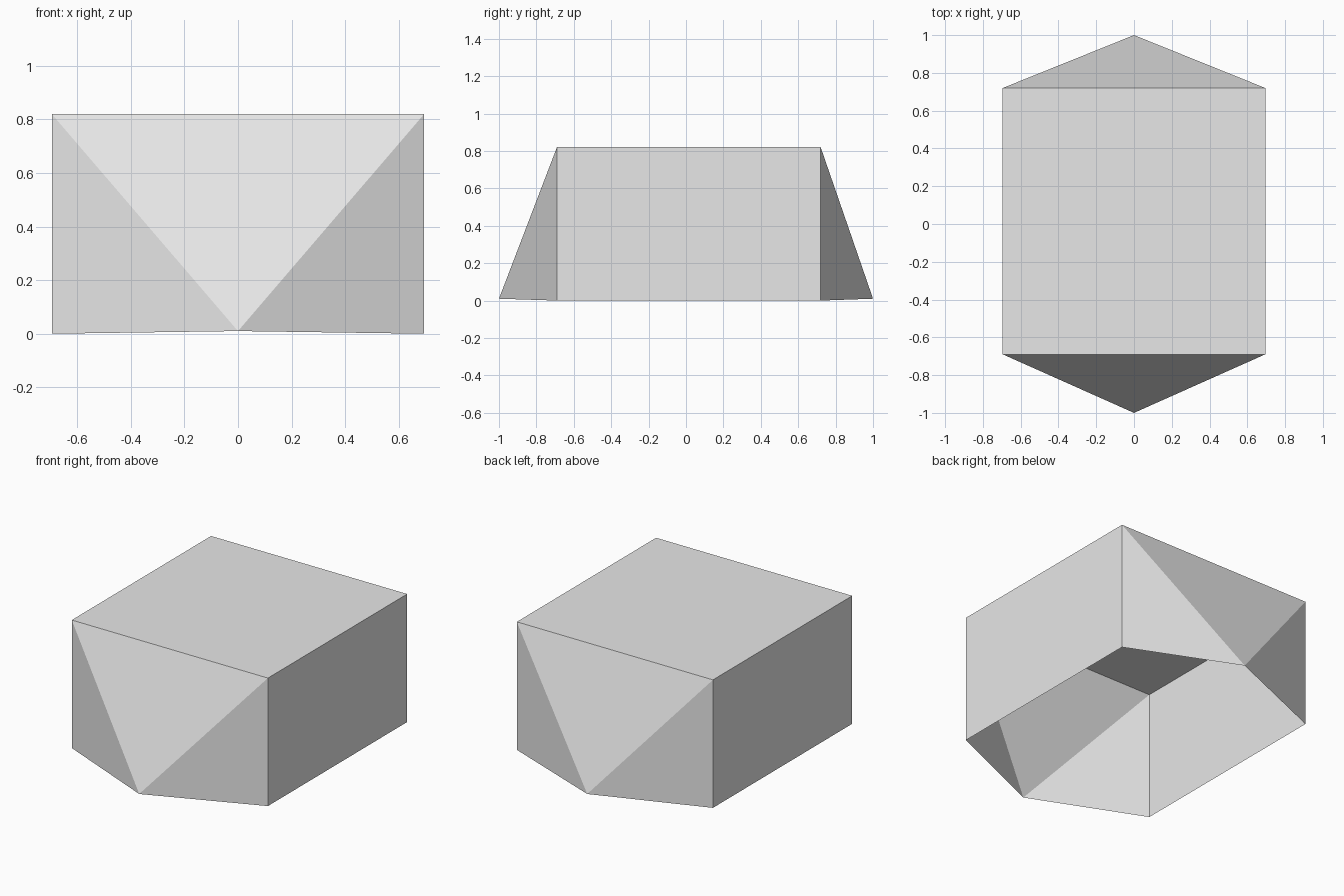
import bpy
import bmesh

cube = bpy.data.objects.get("Cube")
if cube:
    bpy.data.objects.remove(cube, do_unlink=True)

HALF_WIDTH, HEIGHT = 0.695, 0.82
FRONT, BACK = -0.69, 0.72
TIP_Z = 0.01

# Plain grey for the whole shell
grey = bpy.data.materials.new("light grey")
grey.use_nodes = True
color = (0.8, 0.8, 0.8, 1)
grey.diffuse_color = color
grey.node_tree.nodes["Principled BSDF"].inputs["Base Color"].default_value = color

bm = bmesh.new()


def end_corners(y):
    """Lower left, upper left, upper right, lower right corners of one end."""
    outline = ((-HALF_WIDTH, 0), (-HALF_WIDTH, HEIGHT), (HALF_WIDTH, HEIGHT), (HALF_WIDTH, 0))
    return [bm.verts.new((x, y, z)) for x, z in outline]


front, back = end_corners(FRONT), end_corners(BACK)

# Side walls and flat roof, open underneath
for i in range(3):
    bm.faces.new((front[i], front[i + 1], back[i + 1], back[i]))

# Three-panel pointed ends, each meeting at a low tip
for corners, y in ((front, -1), (back, 1)):
    tip = bm.verts.new((0, y, TIP_Z))
    for a, b in zip(corners, corners[1:]):
        bm.faces.new((a, tip, b) if y < 0 else (a, b, tip))

# Make every panel face outward
bm.normal_update()
roof = max(bm.faces, key=lambda f: f.calc_center_median().z)
if roof.normal.z < 0:
    bmesh.ops.reverse_faces(bm, faces=bm.faces[:])

mesh = bpy.data.meshes.new("tent_shell")
bm.to_mesh(mesh)
bm.free()
mesh.materials.append(grey)
shell = bpy.data.objects.new("tent_shell", mesh)
bpy.context.collection.objects.link(shell)
